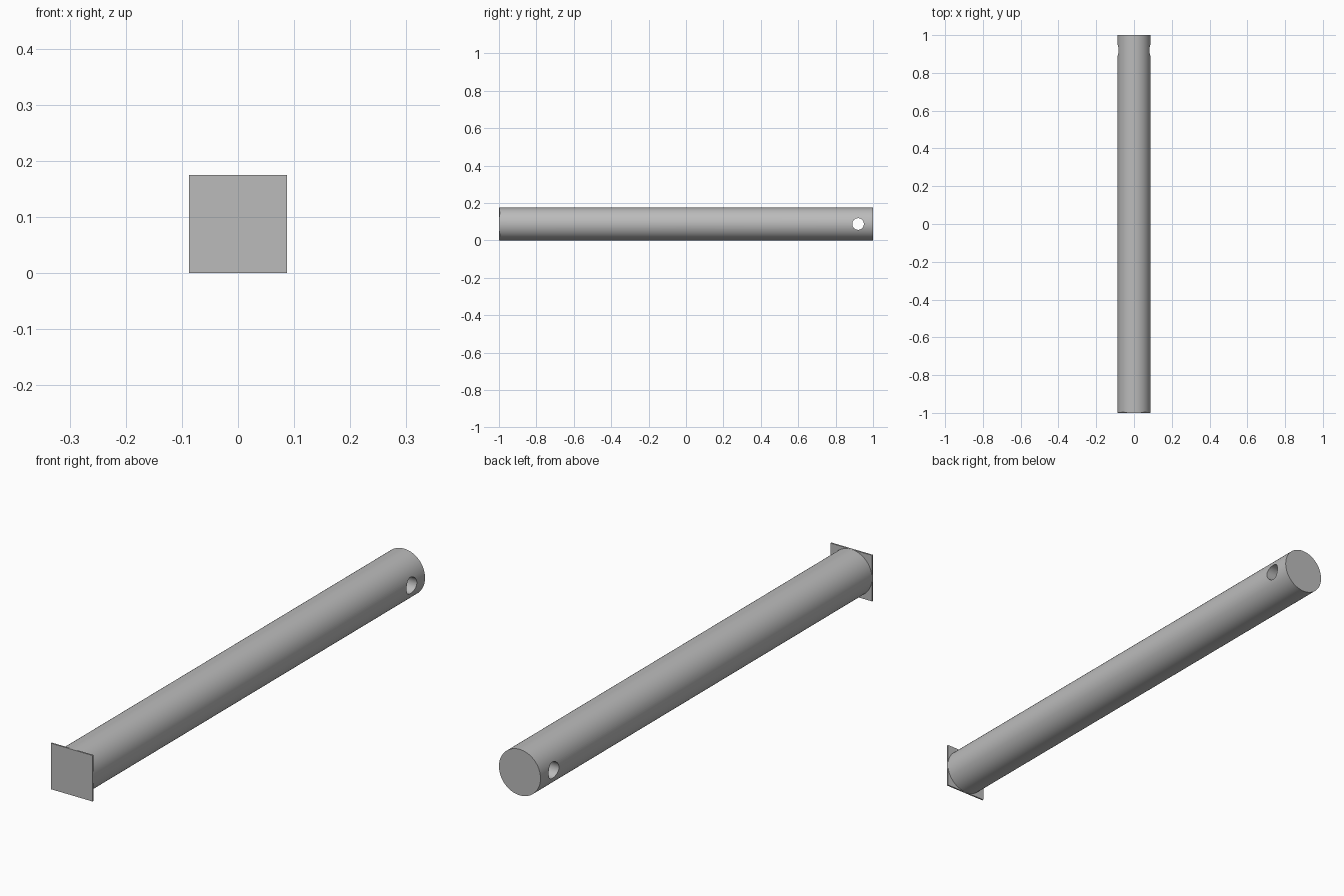
import bpy
import math

if "Cube" in bpy.data.objects:
    bpy.data.objects.remove(bpy.data.objects["Cube"], do_unlink=True)

RADIUS = 0.0875
PLATE = 0.006      # head plate thickness
HOLE_Y = 0.92

steel = bpy.data.materials.new("grey steel")
steel.use_nodes = True
steel.diffuse_color = (0.5, 0.5, 0.5, 1)
steel.node_tree.nodes["Principled BSDF"].inputs["Base Color"].default_value = (0.5, 0.5, 0.5, 1)


def rod(name, radius, length, location, rotation, sides):
    bpy.ops.mesh.primitive_cylinder_add(vertices=sides, radius=radius, depth=length,
                                        location=location, rotation=rotation)
    ob = bpy.context.object
    ob.name = name
    ob.data.materials.append(steel)
    return ob


# Square head plate at the front
bpy.ops.mesh.primitive_cube_add(size=1, location=(0, -1 + PLATE / 2, RADIUS))
plate = bpy.context.object
plate.name = "head_plate"
plate.scale = (2 * RADIUS, PLATE, 2 * RADIUS)
bpy.ops.object.transform_apply(location=False, rotation=False, scale=True)
plate.data.materials.append(steel)

# Cross hole cutter near the back end
cutter = rod("hole_cutter", 0.031, 0.4, (0, HOLE_Y, RADIUS), (0, math.pi / 2, 0), 48)

# Round shaft running from the plate to the back end
shaft = rod("pin_shaft", RADIUS, 2 - PLATE, (0, PLATE / 2, RADIUS), (math.pi / 2, 0, 0), 96)
cut = shaft.modifiers.new("cross_hole", "BOOLEAN")
cut.operation = "DIFFERENCE"
cut.solver = "EXACT"
cut.object = cutter
bpy.ops.object.modifier_apply(modifier=cut.name)
bpy.data.objects.remove(cutter, do_unlink=True)
bpy.ops.object.shade_smooth_by_angle(angle=math.radians(30))
